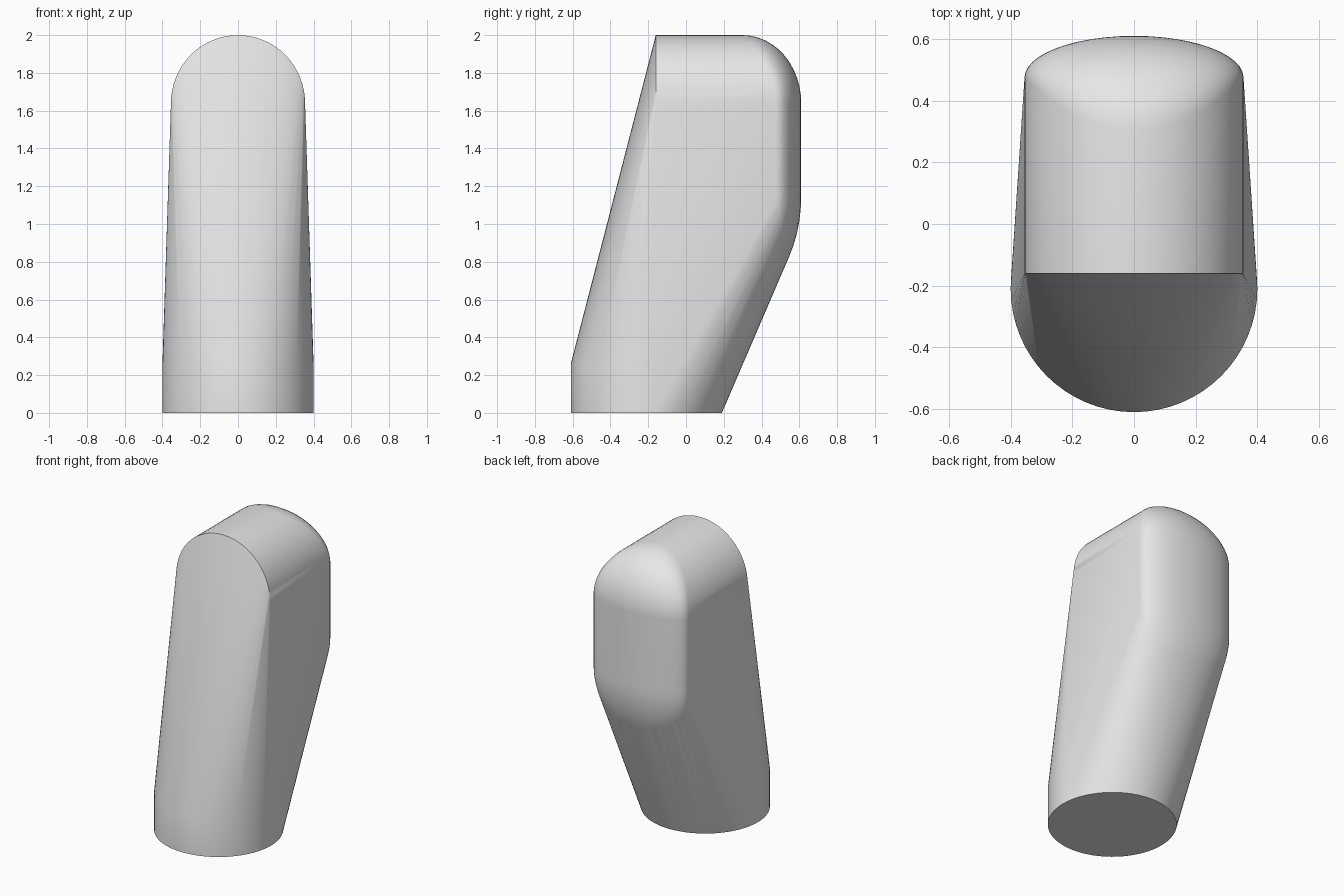
import bpy, bmesh
from math import sin, cos, pi, sqrt, radians

cube = bpy.data.objects.get("Cube")
if cube:
    bpy.data.objects.remove(cube, do_unlink=True)

# Plain grey material
grey = bpy.data.materials.new("light_grey")
grey.use_nodes = True
colour = (0.8, 0.8, 0.8, 1)
grey.diffuse_color = colour
grey.node_tree.nodes["Principled BSDF"].inputs["Base Color"].default_value = colour

HALF_W = 0.355       # half width of the head
ARCH_Z = 1.64        # spring line of the arched top
LOW_Z = 1.15         # where the back starts curving in below
BACK_Y = 0.61

points = []

# Round foot: a short cylinder
for i in range(64):
    a = 2 * pi * i / 64
    for z in (0, 0.26):
        points.append((0.4 * cos(a), -0.21 + 0.4 * sin(a), z))

# Flat arched front edge of the head
for i in range(33):
    a = pi * i / 32
    points.append((HALF_W * cos(a), -0.16, ARCH_Z + 0.36 * sin(a)))


# Domed back of the head: tight at the sides, fuller over the top and below
def dome(centre_z, height, sign):
    for i in range(33):
        a = pi * i / 32
        start = 0.475 + (0.3 - 0.475) * sin(a) ** 2
        for j in range(13):
            b = pi / 2 * j / 12
            t = sin(b)
            y = start + (BACK_Y - start) * cos(b)
            points.append((HALF_W * t * cos(a), y,
                           centre_z + sign * height * t * sin(a)))


dome(ARCH_Z, 0.36, 1)
dome(LOW_Z, 0.53, -1)

# Stretch one skin over foot and head
bm = bmesh.new()
for p in points:
    bm.verts.new(p)
bmesh.ops.remove_doubles(bm, verts=bm.verts, dist=0.0005)
hull = bmesh.ops.convex_hull(bm, input=bm.verts)
inside = {v for v in hull["geom_interior"] if isinstance(v, bmesh.types.BMVert)}
inside |= {v for v in bm.verts if not v.link_faces}
bmesh.ops.delete(bm, geom=list(inside), context="VERTS")

# Merge the flat underside into one face
under = [f for f in bm.faces if all(v.co.z < 0.001 for v in f.verts)]
bmesh.ops.dissolve_faces(bm, faces=under)
bmesh.ops.recalc_face_normals(bm, faces=bm.faces)

mesh = bpy.data.meshes.new("leaning_body")
bm.to_mesh(mesh)
bm.free()
mesh.materials.append(grey)
body = bpy.data.objects.new("leaning_body", mesh)
bpy.context.collection.objects.link(body)

bpy.ops.object.select_all(action="DESELECT")
body.select_set(True)
bpy.context.view_layer.objects.active = body
bpy.ops.object.shade_smooth_by_angle(angle=radians(30))
